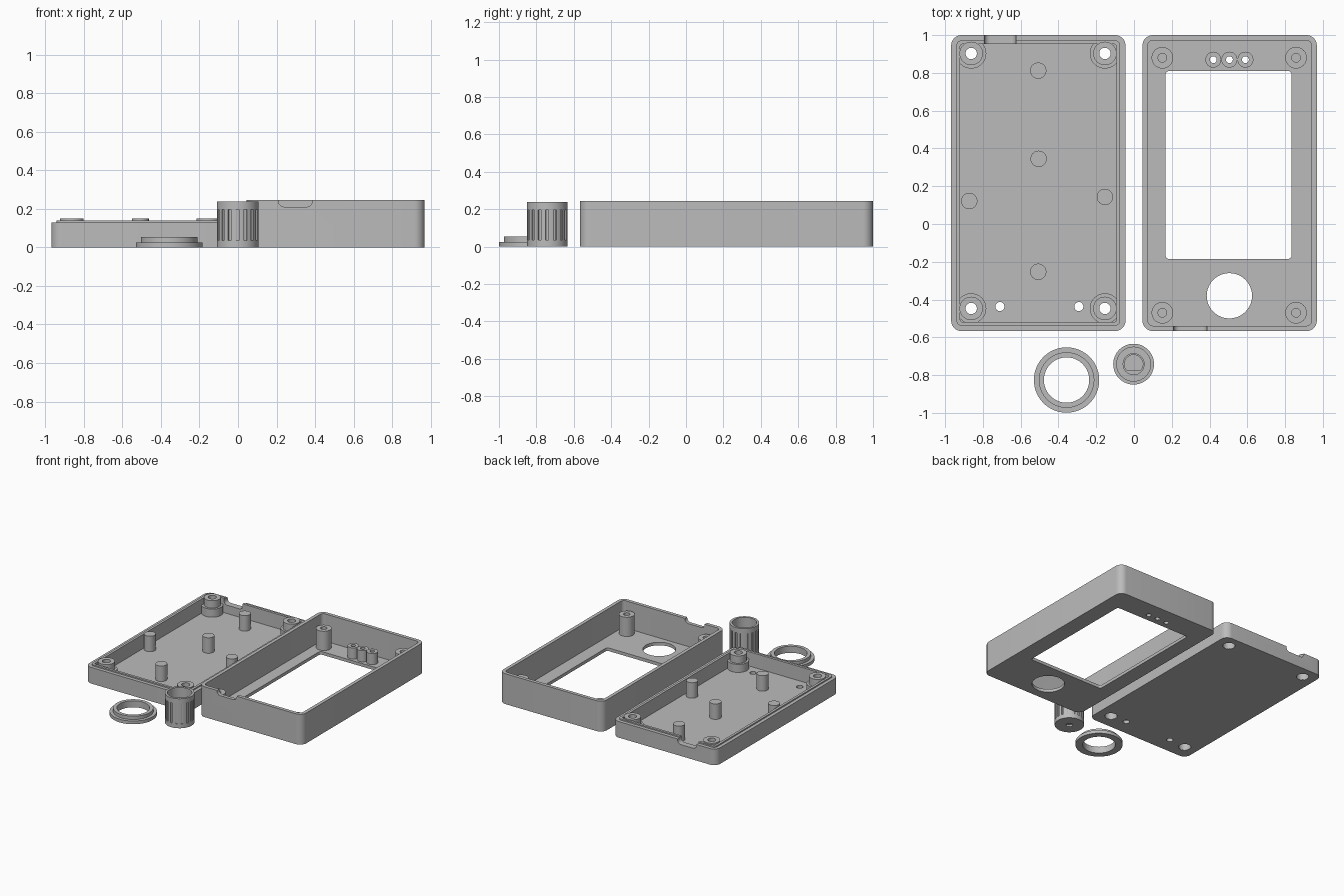
import bpy, bmesh, math
from mathutils import Matrix, Vector

if "Cube" in bpy.data.objects:
    bpy.data.objects.remove(bpy.data.objects["Cube"])

grey = bpy.data.materials.new("grey_plastic")
grey.diffuse_color = (0.5, 0.5, 0.5, 1)
grey.use_nodes = True
grey.node_tree.nodes["Principled BSDF"].inputs["Base Color"].default_value = grey.diffuse_color


def make(name, bm):
    bmesh.ops.recalc_face_normals(bm, faces=bm.faces)
    me = bpy.data.meshes.new(name)
    bm.to_mesh(me)
    bm.free()
    me.materials.append(grey)
    ob = bpy.data.objects.new(name, me)
    bpy.context.collection.objects.link(ob)
    smooth(ob)
    return ob


def smooth(ob):
    for p in ob.data.polygons:
        p.use_smooth = True
    ob.data.set_sharp_from_angle(angle=math.radians(30))


def extrude(name, pts, z0, z1):
    """Upright prism from an outline."""
    bm = bmesh.new()
    lo = [bm.verts.new((x, y, z0)) for x, y in pts]
    hi = [bm.verts.new((x, y, z1)) for x, y in pts]
    n = len(pts)
    bm.faces.new(lo)
    bm.faces.new(hi)
    for i in range(n):
        j = (i + 1) % n
        bm.faces.new((lo[i], lo[j], hi[j], hi[i]))
    return make(name, bm)


def rounded(x0, x1, y0, y1, r, steps=8):
    pts = []
    corners = [(x1 - r, y1 - r), (x0 + r, y1 - r), (x0 + r, y0 + r), (x1 - r, y0 + r)]
    for k, (cx, cy) in enumerate(corners):
        for i in range(steps + 1):
            a = math.pi / 2 * (k + i / steps)
            pts.append((cx + r * math.cos(a), cy + r * math.sin(a)))
    return pts


def circle(cx, cy, r, n=40):
    return [(cx + r * math.cos(2 * math.pi * i / n), cy + r * math.sin(2 * math.pi * i / n))
            for i in range(n)]


def cylinder(name, x, y, r, z0, z1):
    return extrude(name, circle(x, y, r), z0, z1)


def lathe(name, x, y, profile, n=48):
    """Closed (radius, z) loop turned about an upright axis."""
    bm = bmesh.new()
    rings = []
    for i in range(n):
        a = 2 * math.pi * i / n
        rings.append([bm.verts.new((x + r * math.cos(a), y + r * math.sin(a), z))
                      for r, z in profile])
    m = len(profile)
    for i in range(n):
        a, b = rings[i], rings[(i + 1) % n]
        for k in range(m):
            l = (k + 1) % m
            bm.faces.new((a[k], b[k], b[l], a[l]))
    return make(name, bm)


def tube(name, x, y, r_out, r_in, z0, z1):
    return lathe(name, x, y, [(r_in, z0), (r_out, z0), (r_out, z1), (r_in, z1)])


def combine(ob, tools, op='DIFFERENCE'):
    """Apply booleans and remove the tool objects."""
    for t in tools:
        m = ob.modifiers.new("cut", 'BOOLEAN')
        m.operation, m.solver, m.object = op, 'EXACT', t
    bpy.context.view_layer.update()
    dg = bpy.context.evaluated_depsgraph_get()
    me = bpy.data.meshes.new_from_object(ob.evaluated_get(dg))
    ob.modifiers.clear()
    ob.data = me
    for t in tools:
        bpy.data.objects.remove(t)
    smooth(ob)


def port_cutter(x0, x1, z0, y0, y1):
    ob = extrude("port_cutter", rounded(x0, x1, z0, z0 + 0.2, 0.03), -y1, -y0)
    ob.data.transform(Matrix.Rotation(math.pi / 2, 4, 'X'))
    return ob


Y0, Y1 = -0.567, 1.0
WALL, LIP, FLOOR = 0.028, 0.048, 0.025


def outline(x0, x1, inset, r):
    return rounded(x0 + inset, x1 - inset, Y0 + inset, Y1 - inset, r)


# Bottom tray: wall, inner lip, port notch and drilled floor
TX0, TX1 = -0.968, -0.045
tray = extrude("bottom_tray", outline(TX0, TX1, 0, 0.055), 0, 0.13)
combine(tray, [extrude("lip", outline(TX0, TX1, WALL, 0.028), 0.01, 0.14)], 'UNION')
tray_corners = [(x, y) for x in (-0.862, -0.154) for y in (0.903, -0.447)]
cuts = [extrude("cavity", outline(TX0, TX1, LIP, 0.012), FLOOR, 0.3),
        port_cutter(-0.792, -0.625, 0.092, 0.93, 1.05)]
cuts += [cylinder("hole", x, y, 0.046, -0.1, 0.07) for x, y in tray_corners]
cuts += [cylinder("hole", x, -0.437, 0.024, -0.1, 0.1) for x in (-0.71, -0.292)]
combine(tray, cuts)

# Stepped, counterbored screw posts
for x, y in tray_corners:
    lathe("tray_screw_post", x, y, [(0.045, 0.002), (0.08, 0.002), (0.08, 0.09), (0.062, 0.09),
                                    (0.062, 0.15), (0.03, 0.15), (0.03, 0.07), (0.045, 0.07)])

# Board supports
for x, y in [(-0.507, 0.812), (-0.505, 0.345), (-0.872, 0.122), (-0.154, 0.143), (-0.507, -0.253)]:
    cylinder("board_support", x, y, 0.043, 0.01, 0.15)

# Top cover lying face down: window, round opening, indicator holes, port notch
CX0, CX1 = 0.045, 0.968
cover = extrude("top_cover", outline(CX0, CX1, 0, 0.055), 0, 0.245)
lights = [(x, 0.87) for x in (0.42, 0.505, 0.59)]
cuts = [extrude("cavity", outline(CX0, CX1, WALL, 0.028), FLOOR, 0.4),
        extrude("window", rounded(0.167, 0.835, -0.185, 0.81, 0.02), -0.1, 0.1),
        cylinder("opening", 0.505, -0.38, 0.12, -0.1, 0.1),
        port_cutter(0.21, 0.386, 0.21, -0.6, -0.52)]
cuts += [cylinder("hole", x, y, 0.019, -0.1, 0.1) for x, y in lights]
combine(cover, cuts)

# Blind screw bosses and indicator tubes of the cover
for x in (0.15, 0.858):
    for y in (0.88, -0.47):
        tube("cover_screw_boss", x, y, 0.057, 0.023, 0.01, 0.18)
for x, y in lights:
    tube("indicator_tube", x, y, 0.042, 0.018, 0.002, 0.115)

# Stepped ring
lathe("retaining_ring", -0.357, -0.826, [(0.12, 0), (0.173, 0), (0.173, 0.026), (0.147, 0.026),
                                         (0.147, 0.053), (0.12, 0.053)], 64)

# Hollow knob with grip grooves and a dimple
KX, KY = -0.002, -0.742
knob = extrude("knob", circle(KX, KY, 0.108, 64), 0, 0.238)
cuts = [cylinder("bore", KX, KY, 0.09, 0.04, 0.4), cylinder("dimple", KX, KY, 0.025, -0.1, 0.015)]
for i in range(16):
    g = extrude("groove", rounded(0.099, 0.13, -0.008, 0.008, 0.003, 2), 0.035, 0.197)
    g.data.transform(Matrix.Translation(Vector((KX, KY, 0)))
                     @ Matrix.Rotation(2 * math.pi * i / 16, 4, 'Z'))
    cuts.append(g)
combine(knob, cuts)

# Shaft sleeve with a D-shaped bore
sleeve = cylinder("shaft_sleeve", KX, KY, 0.058, 0.03, 0.17)
d_shape = [(x, max(y, KY - 0.033)) for x, y in circle(KX, KY, 0.049)]
d_shape = [p for i, p in enumerate(d_shape)
           if not (p[1] == KY - 0.033 and d_shape[i - 1][1] == p[1]
                   and d_shape[(i + 1) % len(d_shape)][1] == p[1])]
combine(sleeve, [extrude("shaft_bore", d_shape, 0.045, 0.3)])
